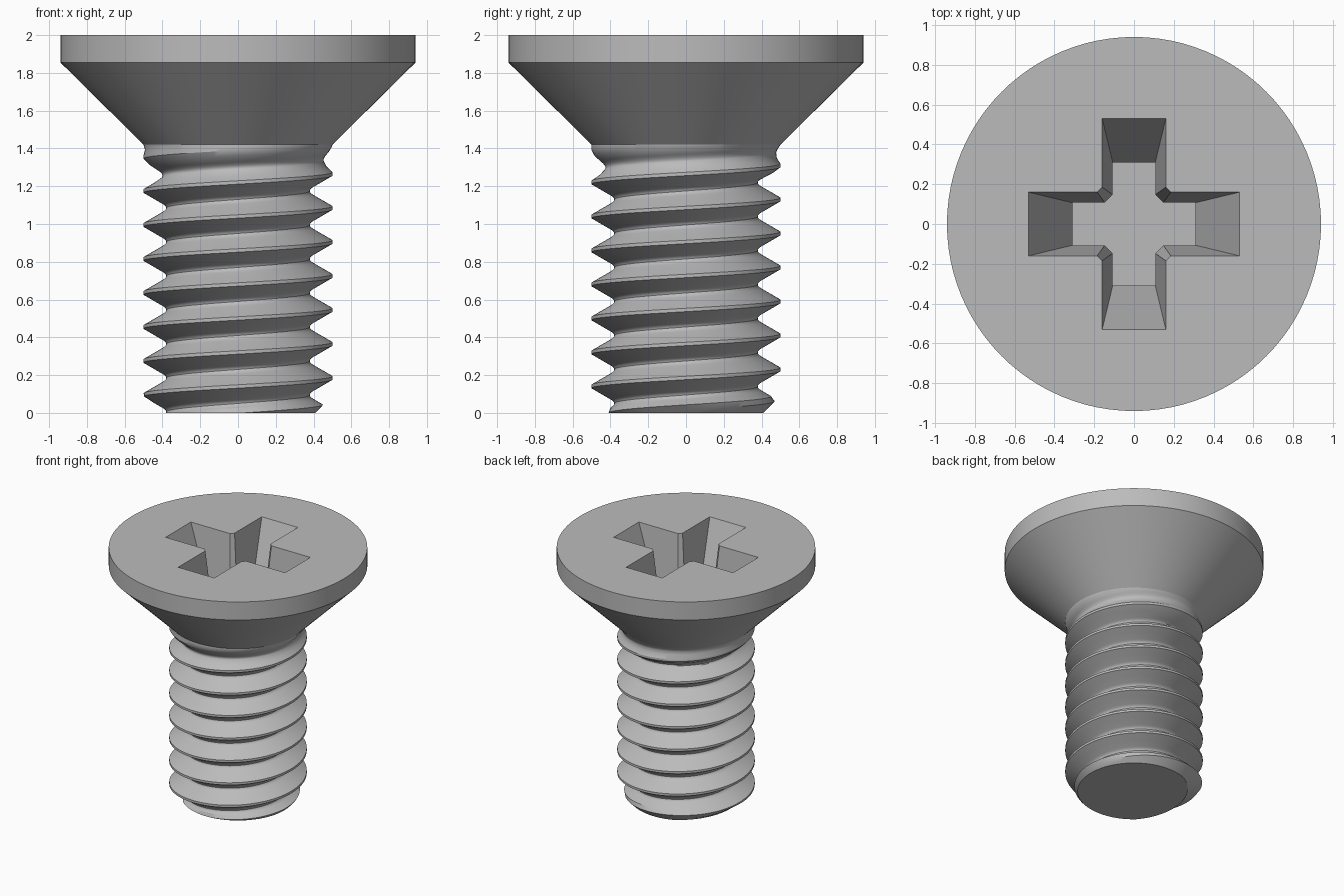
import bpy, bmesh
from math import cos, sin, tau

if "Cube" in bpy.data.objects:
    bpy.data.objects.remove(bpy.data.objects["Cube"])

SEGMENTS = 96
PITCH = 0.18          # rise of the thread per turn
CREST_Z = 0.185       # crest height on the +x side
CREST_R = 0.5
NECK_Z = 1.42         # where the shank meets the head

steel = bpy.data.materials.new("grey steel")
steel.use_nodes = True
steel.diffuse_color = (0.5, 0.5, 0.5, 1)
steel.node_tree.nodes["Principled BSDF"].inputs["Base Color"].default_value = (0.5, 0.5, 0.5, 1)


def make_object(name, bm):
    bmesh.ops.recalc_face_normals(bm, faces=bm.faces)
    mesh = bpy.data.meshes.new(name)
    bm.to_mesh(mesh)
    bm.free()
    mesh.materials.append(steel)
    obj = bpy.data.objects.new(name, mesh)
    bpy.context.collection.objects.link(obj)
    return obj


def activate(obj):
    bpy.ops.object.select_all(action="DESELECT")
    obj.select_set(True)
    bpy.context.view_layer.objects.active = obj


def bridge(bm, lower, upper):
    n = len(lower)
    for i in range(n):
        j = (i + 1) % n
        bm.faces.new((lower[i], lower[j], upper[j], upper[i]))


# Countersunk head: lathed rings with a conical underside
bm = bmesh.new()
rings = []
for radius, z in ((CREST_R, NECK_Z), (0.94, 1.855), (0.94, 2.0)):
    rings.append([bm.verts.new((radius * cos(tau * i / SEGMENTS), radius * sin(tau * i / SEGMENTS), z))
                  for i in range(SEGMENTS)])
bridge(bm, rings[0], rings[1])
bridge(bm, rings[1], rings[2])
bm.faces.new(rings[0][::-1])
bm.faces.new(rings[2])
head = make_object("head", bm)


# Cross recess: tapered cross with chamfered inner corners and a conical floor
def cross_loop(bm, u):
    length, width, chamfer = 0.53 - 0.22 * u, 0.16 - 0.053 * u, 0.025 + 0.015 * u
    corner = ((length, width), (width + chamfer, width), (width, width + chamfer), (width, length))
    loop = []
    for k in range(4):
        c, s = round(cos(tau * k / 4)), round(sin(tau * k / 4))
        loop += [bm.verts.new((x * c - y * s, x * s + y * c, 2 - 0.58 * u)) for x, y in corner]
    return loop


bm = bmesh.new()
floor, mouth = cross_loop(bm, 1), cross_loop(bm, -0.1)
bridge(bm, floor, mouth)
bm.faces.new(mouth)
tip = bm.verts.new((0, 0, 1.35))
for i in range(len(floor)):
    bm.faces.new((tip, floor[(i + 1) % len(floor)], floor[i]))
cutter = make_object("recess_cutter", bm)
cutter.hide_render = True

cut = head.modifiers.new("recess", "BOOLEAN")
cut.operation = "DIFFERENCE"
cut.solver = "EXACT"
cut.object = cutter
activate(head)
bpy.ops.object.modifier_apply(modifier=cut.name)
bpy.data.objects.remove(cutter)


# Threaded shank: helical rows following the thread profile
def thread_radius(turn, z):
    t = ((z - CREST_Z) / PITCH - turn) % 1
    t = min(t, 1 - t)
    if t < 0.05:
        r = CREST_R
    elif t < 0.37:
        r = CREST_R - 0.3125 * (t - 0.05)
    else:
        r = 0.38 + 0.02 * ((0.5 - t) / 0.13) ** 2
    runout = min(1, max(0, (NECK_Z - z) / 0.19))   # groove fades out under the head
    r = CREST_R - runout * (CREST_R - r)
    return min(r, 0.41 + z)                        # chamfered end


half = (0.05, 0.21, 0.37, 0.41, 0.455)
steps = half + (0.5,) + tuple(1 - t for t in reversed(half))
offsets = [turn + t for turn in range(-3, 9) for t in steps]
bm = bmesh.new()
columns = []
for i in range(SEGMENTS + 1):
    turn = i / SEGMENTS
    column = []
    for offset in offsets:
        z = min(NECK_Z, max(0, CREST_Z + PITCH * (offset + turn)))
        r = thread_radius(turn, z)
        column.append(bm.verts.new((r * cos(tau * turn), r * sin(tau * turn), z)))
    columns.append(column)
for a, b in zip(columns, columns[1:]):
    for k in range(len(offsets) - 1):
        bm.faces.new((a[k], b[k], b[k + 1], a[k + 1]))
bmesh.ops.remove_doubles(bm, verts=bm.verts, dist=0.0005)
end_edges = [e for e in bm.edges if e.is_boundary and max(v.co.z for v in e.verts) < 0.01]
bmesh.ops.holes_fill(bm, edges=end_edges, sides=0)
shank = make_object("threaded_shank", bm)

for obj in (head, shank):
    activate(obj)
    bpy.ops.object.shade_smooth_by_angle(angle=0.52)
